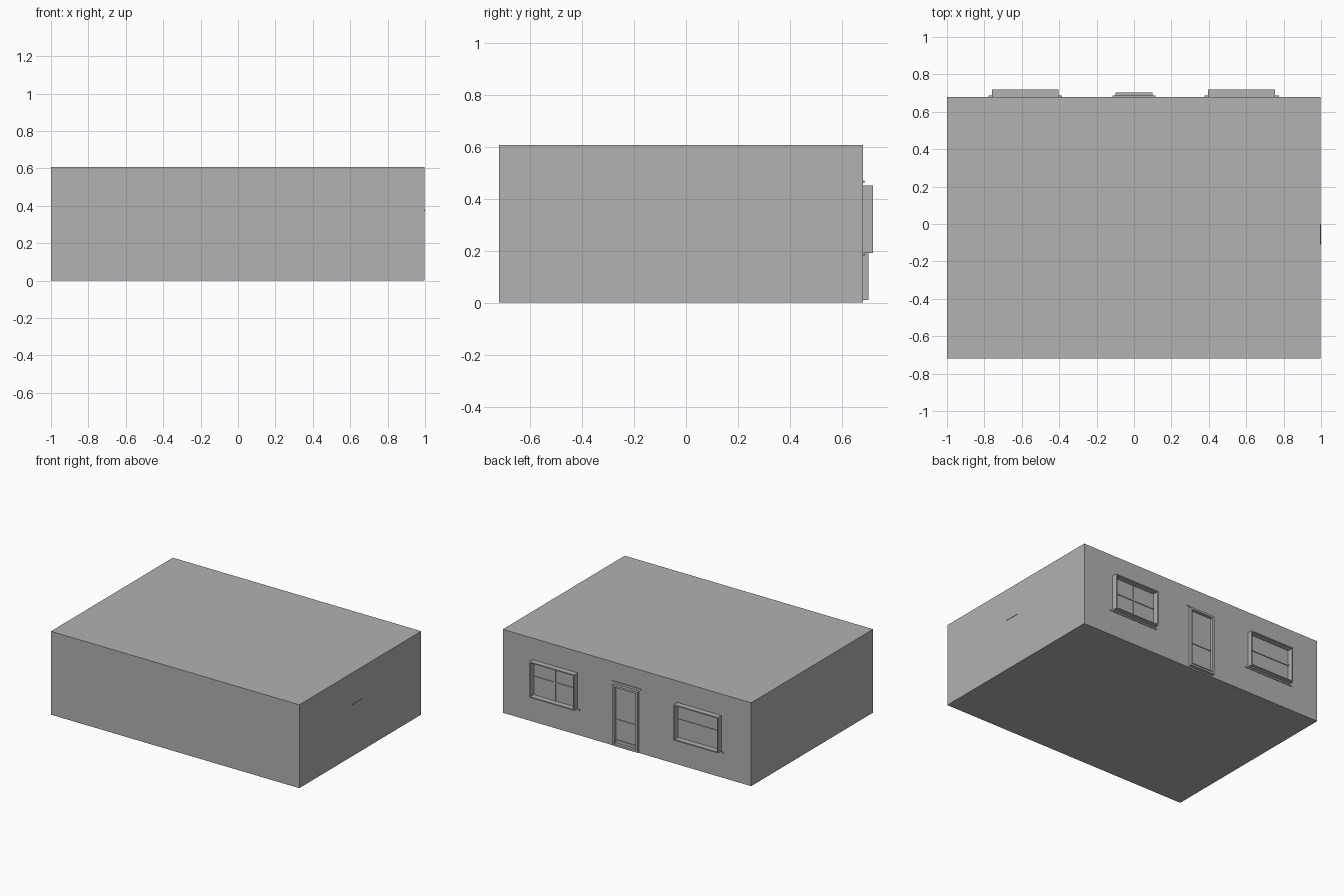
import bpy

cube = bpy.data.objects.get("Cube")
if cube:
    bpy.data.objects.remove(cube, do_unlink=True)

grey = bpy.data.materials.new("plain_grey")
grey.use_nodes = True
colour = (0.445, 0.445, 0.445, 1)
grey.diffuse_color = colour
grey.node_tree.nodes["Principled BSDF"].inputs["Base Color"].default_value = colour

WALL = 0.68  # outer face of the back wall


def box(name, x, y, z):
    """Box from (min, max) ranges on each axis."""
    bpy.ops.mesh.primitive_cube_add(size=1)
    ob = bpy.context.object
    ob.name = name
    ranges = (x, y, z)
    ob.location = [(a + b) / 2 for a, b in ranges]
    ob.scale = [b - a for a, b in ranges]
    bpy.ops.object.transform_apply(location=True, scale=True, rotation=False)
    ob.data.materials.append(grey)
    return ob


def frame(name, x, z, depth, t):
    """Four boards around an opening, standing out from the back wall."""
    y = (WALL, WALL + depth)
    box(name + "_side_a", (x[0], x[0] + t), y, z)
    box(name + "_side_b", (x[1] - t, x[1]), y, z)
    box(name + "_head", (x[0] + t, x[1] - t), y, (z[1] - t, z[1]))
    box(name + "_foot", (x[0] + t, x[1] - t), y, (z[0], z[0] + t))


# Building body on its floor slab
box("floor_slab", (-1, 0.997), (-0.72, WALL), (0, 0.01))
box("building_body", (-1, 0.997), (-0.72, WALL), (0.01, 0.606))

# Windows: deep frame, thin sill, glazing bars
for side, x in (("left", (0.395, 0.755)), ("right", (-0.76, -0.405))):
    name = side + "_window"
    frame(name, x, (0.19, 0.45), 0.04, 0.008)
    box(name + "_sill", (x[0] - 0.018, x[1] + 0.02), (WALL, WALL + 0.006), (0.18, 0.19))
    box(name + "_crossbar", (x[0] + 0.008, x[1] - 0.008), (WALL, WALL + 0.006), (0.325, 0.335))
    if side == "left":
        mid = sum(x) / 2
        box(name + "_mullion", (mid - 0.005, mid + 0.005), (WALL, WALL + 0.006), (0.198, 0.442))

# Door: frame, middle rail, bottom rail and head trim
frame("door_frame", (-0.1, 0.1), (0.01, 0.45), 0.022, 0.014)
for part, z in (("middle", 0.19), ("bottom", 0.04)):
    box("door_" + part + "_rail", (-0.086, 0.086), (WALL, WALL + 0.006), (z, z + 0.01))
box("door_head_trim", (-0.115, 0.115), (WALL, WALL + 0.006), (0.46, 0.47))

# Small wall plate on the left side
box("side_plate", (0.997, 1.0), (-0.11, 0.0), (0.372, 0.378))
